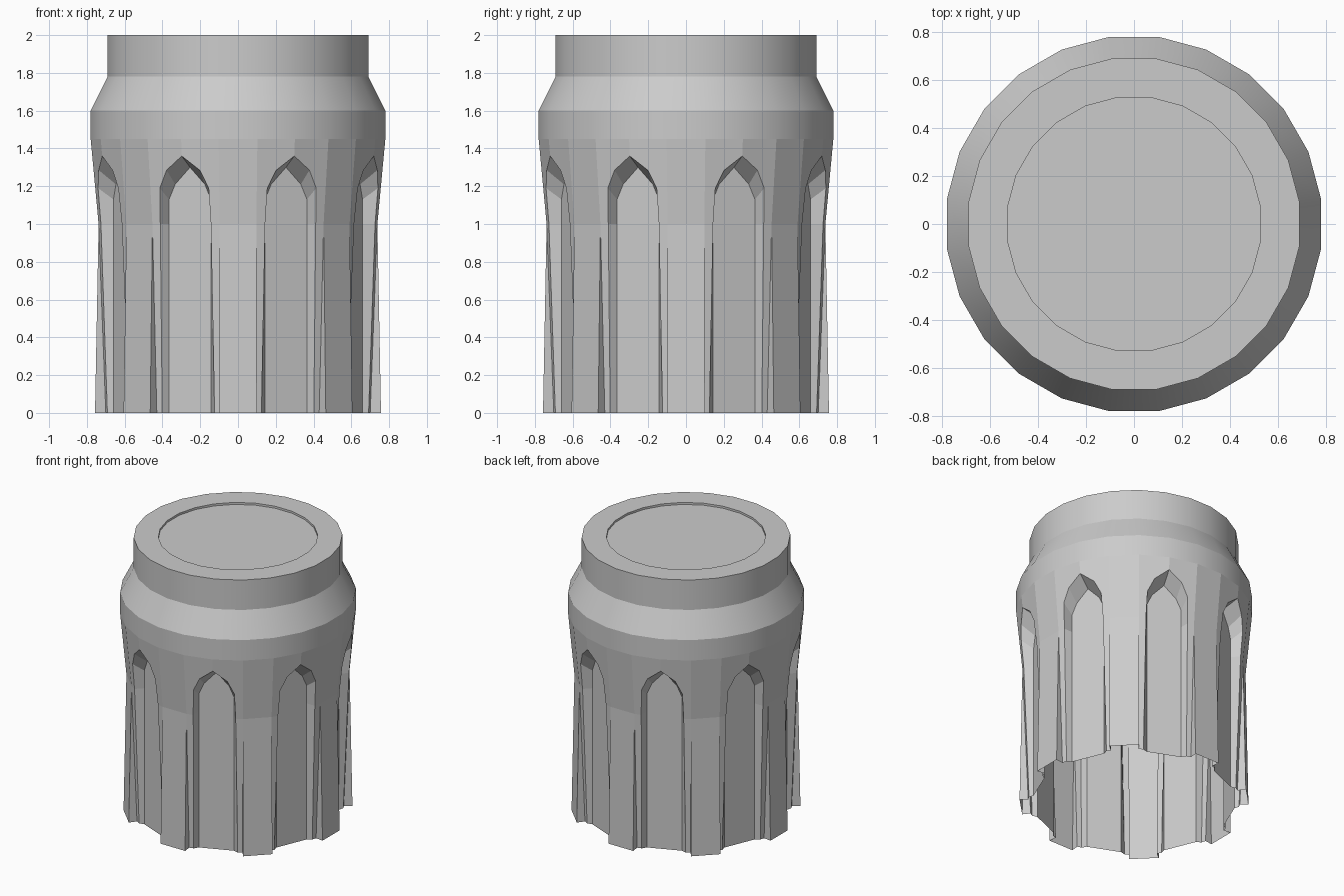
import bpy, bmesh, math
from mathutils import Vector, Matrix

if "Cube" in bpy.data.objects:
    bpy.data.objects.remove(bpy.data.objects["Cube"])

HALF = math.radians(7.5)          # half of one side of the 24-sided body

grey = bpy.data.materials.new("plain grey")
grey.diffuse_color = (0.6, 0.6, 0.6, 1)
grey.use_nodes = True
grey.node_tree.nodes["Principled BSDF"].inputs["Base Color"].default_value = grey.diffuse_color


def finish(bm, name, smooth):
    bmesh.ops.remove_doubles(bm, verts=bm.verts, dist=1e-4)
    me = bpy.data.meshes.new(name)
    bm.to_mesh(me)
    bm.free()
    me.materials.append(grey)
    ob = bpy.data.objects.new(name, me)
    bpy.context.collection.objects.link(ob)
    if smooth:
        bpy.ops.object.select_all(action='DESELECT')
        bpy.context.view_layer.objects.active = ob
        ob.select_set(True)
        bpy.ops.object.shade_smooth_by_angle(angle=math.radians(20))
    return ob


def face(bm, pts, out):
    """Add a polygon whose normal agrees with the direction 'out'."""
    pts = [Vector(p) for p in pts]
    f = bm.faces.new([bm.verts.new(p) for p in pts])
    f.normal_update()
    if f.normal.dot(Vector(out)) < 0:
        f.normal_flip()


def apothem(z):
    """Flat-to-centre distance of the tapering body."""
    if z < 1.0:
        return 0.70 + 0.038 * z
    return 0.738 + (0.78 - 0.738) * (z - 1.0) / 0.45


def skin(u, z):
    """Point on the body at sideways offset u from the niche axis (+x)."""
    return ((apothem(z) - abs(u) * math.sin(HALF)) / math.cos(HALF), u, z)


def corner(a, z, ang):
    r = a / math.cos(HALF)
    return (r * math.cos(ang), r * math.sin(ang), z)


# Arch outline on the skin, and the matching smaller outline of the niche floor
ARCH = [(0.15, 0), (0.145, 1.0), (0.14, 1.19), (0.095, 1.285), (0, 1.36)]
FLOOR = [(0.12, 0), (0.12, 1.0), (0.12, 1.13), (0.085, 1.21), (0, 1.30)]
FLOOR_R = 0.664


def bay(bm):
    """One eighth of the arcade: a niche, its surround and the pier beside it."""
    for s in (-1, 1):
        rows = ARCH + [(0, 1.45)]
        for (u0, z0), (u1, z1) in zip(rows, rows[1:]):
            face(bm, [skin(s * u0, z0), corner(apothem(z0), z0, s * 2 * HALF),
                      corner(apothem(z1), z1, s * 2 * HALF), skin(s * u1, z1)], (1, 0, 0))
        # niche reveal
        for i in range(4):
            (a, za), (b, zb) = ARCH[i:i + 2]
            (c, zc), (d, zd) = FLOOR[i:i + 2]
            face(bm, [skin(s * a, za), skin(s * b, zb), (FLOOR_R, s * d, zd),
                      (FLOOR_R, s * c, zc)], (0.3, -s, -0.5 if i > 1 else 0))
    # niche floor
    face(bm, [(FLOOR_R, u, z) for u, z in FLOOR] +
         [(FLOOR_R, -u, z) for u, z in reversed(FLOOR[:-1])], (1, 0, 0))
    # pier face: follows the body above, flares out below
    left, right = 2 * HALF, 4 * HALF
    out = (math.cos(3 * HALF), math.sin(3 * HALF), 0)
    levels = [(0.757, 0)] + [(apothem(z), z) for z in (1.0, 1.19, 1.285, 1.36, 1.45)]
    for (a0, z0), (a1, z1) in zip(levels, levels[1:]):
        face(bm, [corner(a0, z0, left), corner(a0, z0, right),
                  corner(a1, z1, right), corner(a1, z1, left)], out)
    # pier step walls
    for ang, s in ((left, -1), (right, 1)):
        face(bm, [corner(apothem(0), 0, ang), corner(0.757, 0, ang),
                  corner(apothem(1.0), 1.0, ang)],
             (-s * math.sin(ang), s * math.cos(ang), 0))


# Arcade: eight bays around the open-bottomed body
bm = bmesh.new()
for k in range(8):
    before = set(bm.verts)
    bay(bm)
    new = [v for v in bm.verts if v not in before]
    turn = Matrix.Rotation(math.radians(22.5 + 45 * k), 3, 'Z')
    bmesh.ops.rotate(bm, verts=new, cent=(0, 0, 0), matrix=turn)
finish(bm, "arcade_body", False)


def lathe(name, profile, cap):
    bm = bmesh.new()
    rings = [[bm.verts.new(corner(a, z, HALF * (2 * i + 1))) for i in range(24)]
             for a, z in profile]
    for lo, hi in zip(rings, rings[1:]):
        for i in range(24):
            j = (i + 1) % 24
            bm.faces.new((lo[i], lo[j], hi[j], hi[i]))
    if cap:
        bm.faces.new(rings[-1])
    return finish(bm, name, True)


# Shoulder and neck, then the rim with its shallow sunken disc
lathe("shoulder_and_neck", [(0.78, 1.45), (0.78, 1.6), (0.69, 1.78), (0.69, 2.0)], False)
lathe("top_rim_and_disc", [(0.69, 2.0), (0.527, 2.0), (0.527, 1.985)], True)
